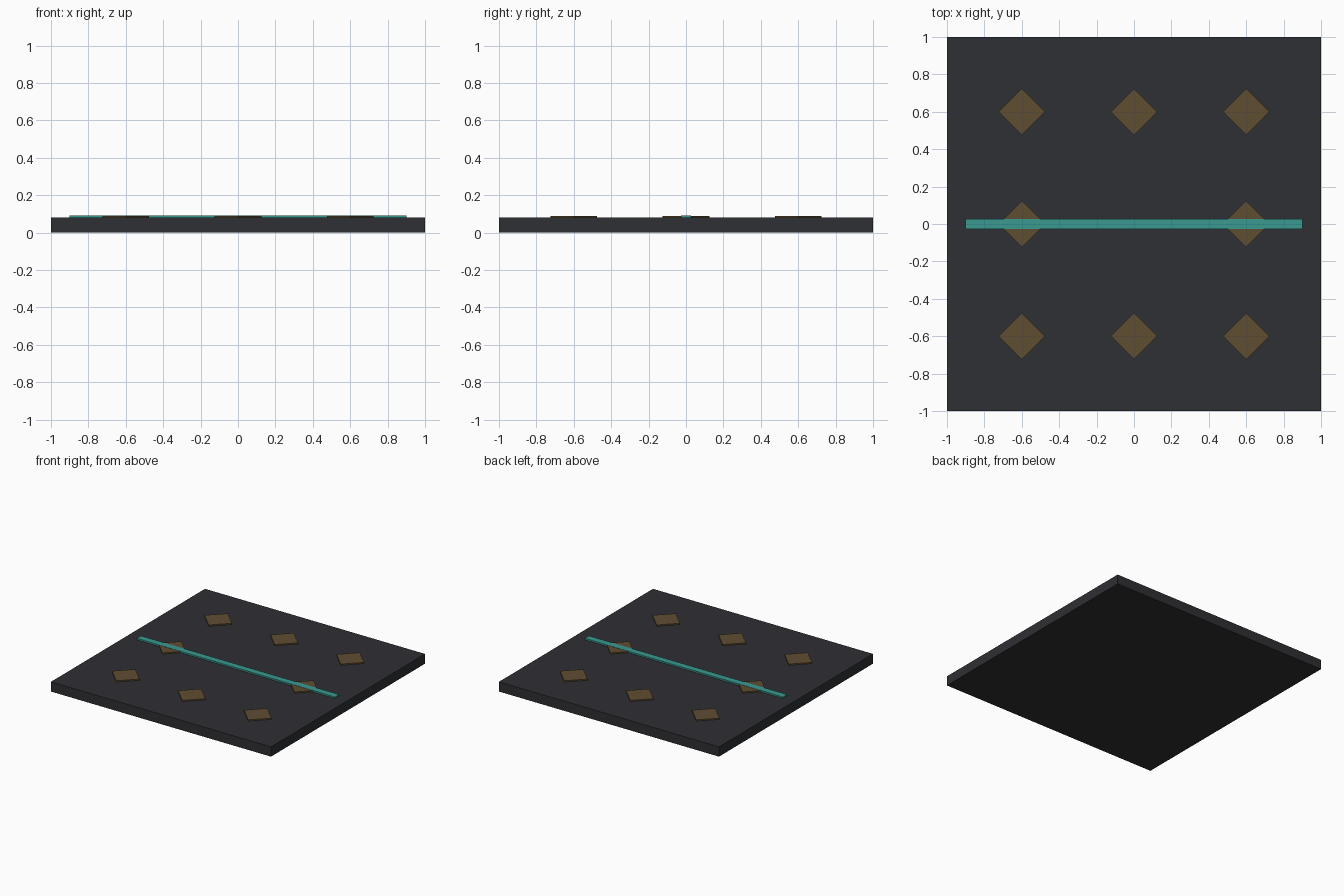
import bpy
from math import radians

if "Cube" in bpy.data.objects:
    bpy.data.objects.remove(bpy.data.objects["Cube"])


def material(name, rgb):
    m = bpy.data.materials.new(name)
    m.diffuse_color = (*rgb, 1)
    m.use_nodes = True
    m.node_tree.nodes["Principled BSDF"].inputs["Base Color"].default_value = m.diffuse_color
    return m


def box(name, center, size, mat, turn=0):
    bpy.ops.mesh.primitive_cube_add(size=1, location=center)
    ob = bpy.context.object
    ob.name = name
    ob.scale = size
    ob.rotation_euler.z = radians(turn)
    ob.data.materials.append(mat)
    return ob


dark = material("dark_stone", (0.028, 0.029, 0.034))
bronze = material("bronze", (0.115, 0.075, 0.032))
teal = material("teal_glow", (0.042, 0.32, 0.28))

# Floor slab
box("floor_slab", (0, 0, 0.04), (2, 2, 0.08), dark)

# Diamond inlays on a 3 x 3 grid, centre left empty
for x in (-0.6, 0, 0.6):
    for y in (-0.6, 0, 0.6):
        if x or y:
            box("diamond_inlay", (x, y, 0.082), (0.176, 0.176, 0.016), bronze, 45)

# Raised strip across the middle
box("center_strip", (0, 0, 0.083), (1.8, 0.054, 0.018), teal)
